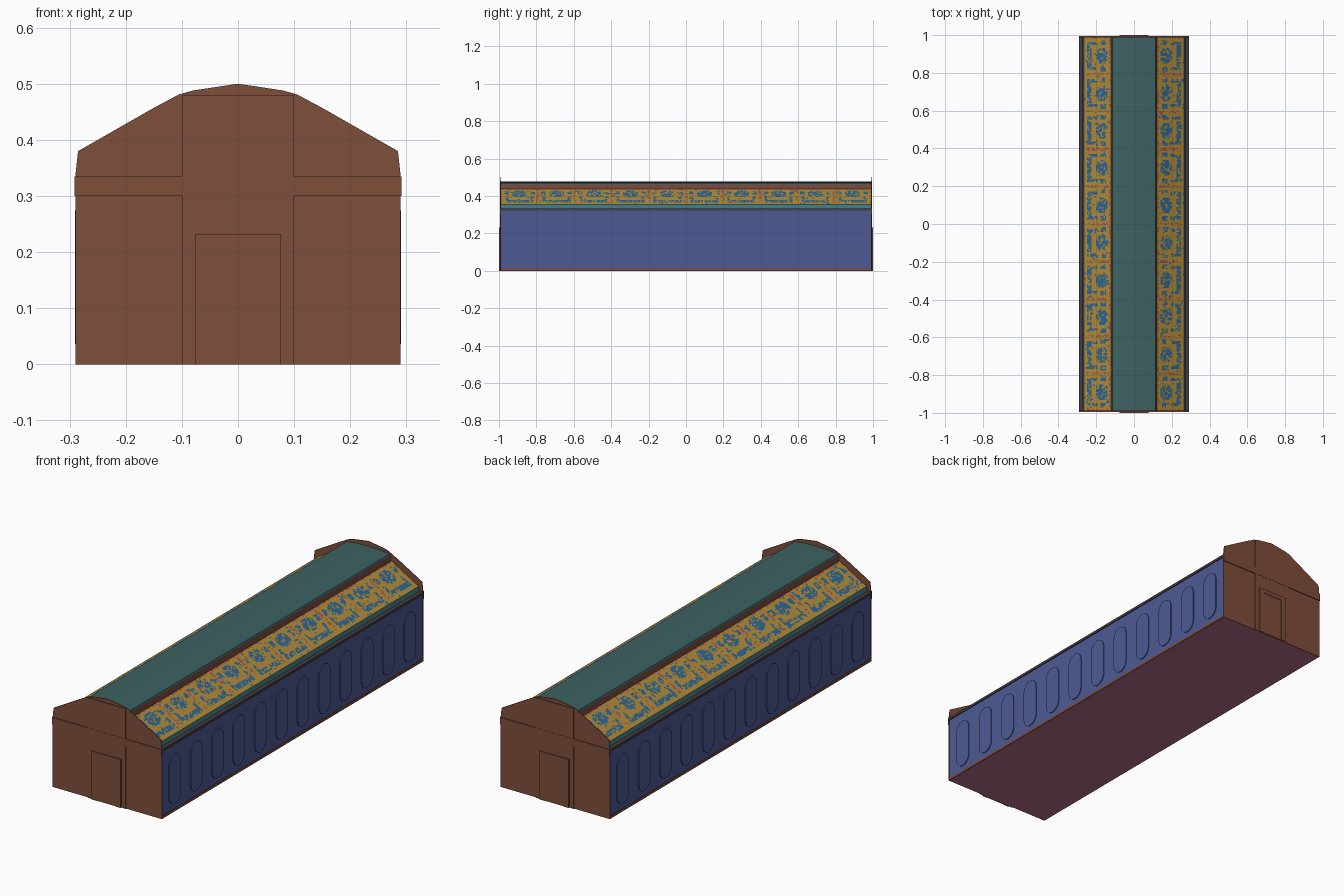
import bpy, bmesh, math, random

random.seed(4)
cube = bpy.data.objects.get("Cube")
if cube:
    bpy.data.objects.remove(cube)


def material(name, r, g, b):
    lin = [(c / 255 / 12.92 if c < 11 else ((c / 255 + 0.055) / 1.055) ** 2.4) for c in (r, g, b)]
    m = bpy.data.materials.new(name)
    m.use_nodes = True
    m.diffuse_color = (*lin, 1)
    m.node_tree.nodes["Principled BSDF"].inputs["Base Color"].default_value = (*lin, 1)
    return m


BROWN = material("brown stone", 126, 78, 59)
BLUE = material("wall blue", 77, 90, 148)
TEAL = material("roof teal", 61, 98, 98)
KERB = material("kerb sea blue", 58, 118, 130)
YELLOW = material("ornament yellow", 178, 139, 55)
AZURE = material("ornament azure", 46, 102, 146)
RED = material("trim red brown", 118, 68, 58)
PINK = material("dusty pink", 176, 110, 138)
ROSE = material("ornament rose", 160, 88, 80)
DARK = material("ledge dark brown", 72, 60, 64)


def finish(name, bm, mats, recalc=True):
    if recalc:
        bmesh.ops.recalc_face_normals(bm, faces=bm.faces)
    me = bpy.data.meshes.new(name)
    bm.to_mesh(me)
    bm.free()
    for m in mats:
        me.materials.append(m)
    ob = bpy.data.objects.new(name, me)
    bpy.context.collection.objects.link(ob)
    return ob


def box(name, x, y, z, mat):
    bm = bmesh.new()
    bmesh.ops.create_cube(bm, size=1)
    for v in bm.verts:
        v.co = [r[0] if c < 0 else r[1] for c, r in zip(v.co, (x, y, z))]
    return finish(name, bm, [mat])


def prism(name, outline, depth, mats):
    """Extrude a closed outline of 3D points along a vector."""
    bm = bmesh.new()
    face = bm.faces.new([bm.verts.new(p) for p in outline])
    ext = bmesh.ops.extrude_face_region(bm, geom=[face])
    moved = [g for g in ext["geom"] if isinstance(g, bmesh.types.BMVert)]
    bmesh.ops.translate(bm, verts=moved, vec=depth)
    return finish(name, bm, mats)


def mirrored(half):
    return half + [(-x, z) for x, z in reversed(half) if x > 0]


END = 0.989
# Hall body with painted walls and a floor
body = box("hall_body", (-0.2865, 0.2865), (-END, END), (0, 0.325), BLUE)
body.data.materials.append(PINK)
for f in body.data.polygons:
    f.material_index = 1 if f.normal.z < -0.5 else 0

# Base course and eaves ledge along both long walls
for side, s in (("left", 1), ("right", -1)):
    xs = sorted((s * 0.28, s * 0.29))
    box(side + "_base_course", xs, (-END, END), (0.0005, 0.012), BROWN)
    xs = sorted((s * 0.25, s * 0.291))
    box(side + "_eaves_ledge", xs, (-END, END), (0.322, 0.334), DARK)

# Roof: kerb, ornamented slope, riser and shallow crown
roof_half = [(0.273, 0.33), (0.266, 0.354), (0.122, 0.437), (0.116, 0.462), (0.113, 0.469), (0.06, 0.474), (0, 0.476)]
roof = prism("roof", [(x, -END, z) for x, z in mirrored(roof_half)], (0, 2 * END, 0), [TEAL, YELLOW, RED, KERB])
for f in roof.data.polygons:
    if abs(f.normal.y) < 0.5:
        z = f.center.z
        f.material_index = 3 if 0.335 < z < 0.36 else 1 if 0.36 < z < 0.43 else 2 if 0.44 < z < 0.46 else 0


# Painted ornament: repeating figures inside framed bays
def motif(u, v):
    """0 yellow, 1 azure, 2 rose for bay coordinates u, v in 0..1."""
    a = abs(u - 0.5)
    if a > 0.46:
        return 2 if 0.1 < v < 0.95 and random.random() < 0.45 else 0
    if v > 0.94:
        return 2 if random.random() < 0.4 else 0
    figure = (a / 0.22) ** 2 + ((v - 0.68) / 0.22) ** 2 < 1
    bracket = 0.28 < a < 0.37 and 0.12 < v < 0.5
    foot = 0.12 < v < 0.26 and a < 0.34
    attendant = 0.3 < a < 0.42 and 0.62 < v < 0.86
    if figure or bracket or foot or attendant:
        return 1 if random.random() < 0.74 else 0
    return 1 if random.random() < 0.04 else 0


ROWS, COLS, BAYS = 18, 240, 10
for side, s in (("left", 1), ("right", -1)):
    bm = bmesh.new()
    grid = []
    for i in range(ROWS + 1):
        v = i / ROWS
        x, z = 0.2645 - 0.141 * v, 0.357 + 0.0813 * v
        grid.append([bm.verts.new((s * x, -END + 2 * END * j / COLS, z)) for j in range(COLS + 1)])
    for i in range(ROWS):
        for j in range(COLS):
            quad = [grid[i][j], grid[i][j + 1], grid[i + 1][j + 1], grid[i + 1][j]]
            f = bm.faces.new(quad)
            f.material_index = motif((j + 0.5) * BAYS / COLS % 1, (i + 0.5) / ROWS)
            f.normal_update()
            if f.normal.z < 0:
                f.normal_flip()
    finish(side + "_roof_ornament", bm, [YELLOW, AZURE, ROSE], recalc=False)

# Round-ended blind windows along both long walls
WINDOWS, RAD = 12, 0.044
for side, s in (("left", 1), ("right", -1)):
    for k in range(WINDOWS):
        yc = (k - (WINDOWS - 1) / 2) * 0.162
        pts = []
        for zc, start in ((0.23, 0), (0.08, math.pi)):
            for i in range(9):
                t = start + math.pi * i / 8
                pts.append((s * 0.2855, yc + RAD * math.cos(t), zc + RAD * math.sin(t)))
        prism(f"{side}_window_panel_{k + 1}", pts, (s * 0.005, 0, 0), [BLUE])

# Gabled end walls with cornices and door surrounds
gable_half = [(0.29, 0), (0.29, 0.335), (0.285, 0.38), (0.15, 0.457), (0.105, 0.481), (0.08, 0.488), (0, 0.5)]
for side, s in (("front", -1), ("back", 1)):
    def span(a, b):
        return sorted((s * a, s * b))
    prism(side + "_gable_wall", [(x, s * 0.988, z) for x, z in mirrored(gable_half)], (0, s * 0.003, 0), [BROWN])
    box(side + "_cornice", (-0.291, 0.291), span(0.989, 0.9955), (0.3, 0.335), BROWN)
    box(side + "_centre_bay", (-0.1, 0.1), span(0.99, 0.9945), (0, 0.48), BROWN)
    for name, x in (("left", (0.052, 0.077)), ("right", (-0.077, -0.052))):
        box(f"{side}_door_{name}_jamb", x, span(0.99, 1.0), (0, 0.232), BROWN)
    box(side + "_door_lintel", (-0.052, 0.052), span(0.99, 1.0), (0.212, 0.232), BROWN)
    box(side + "_door_leaf", (-0.052, 0.052), span(0.99, 0.9975), (0, 0.212), BROWN)
